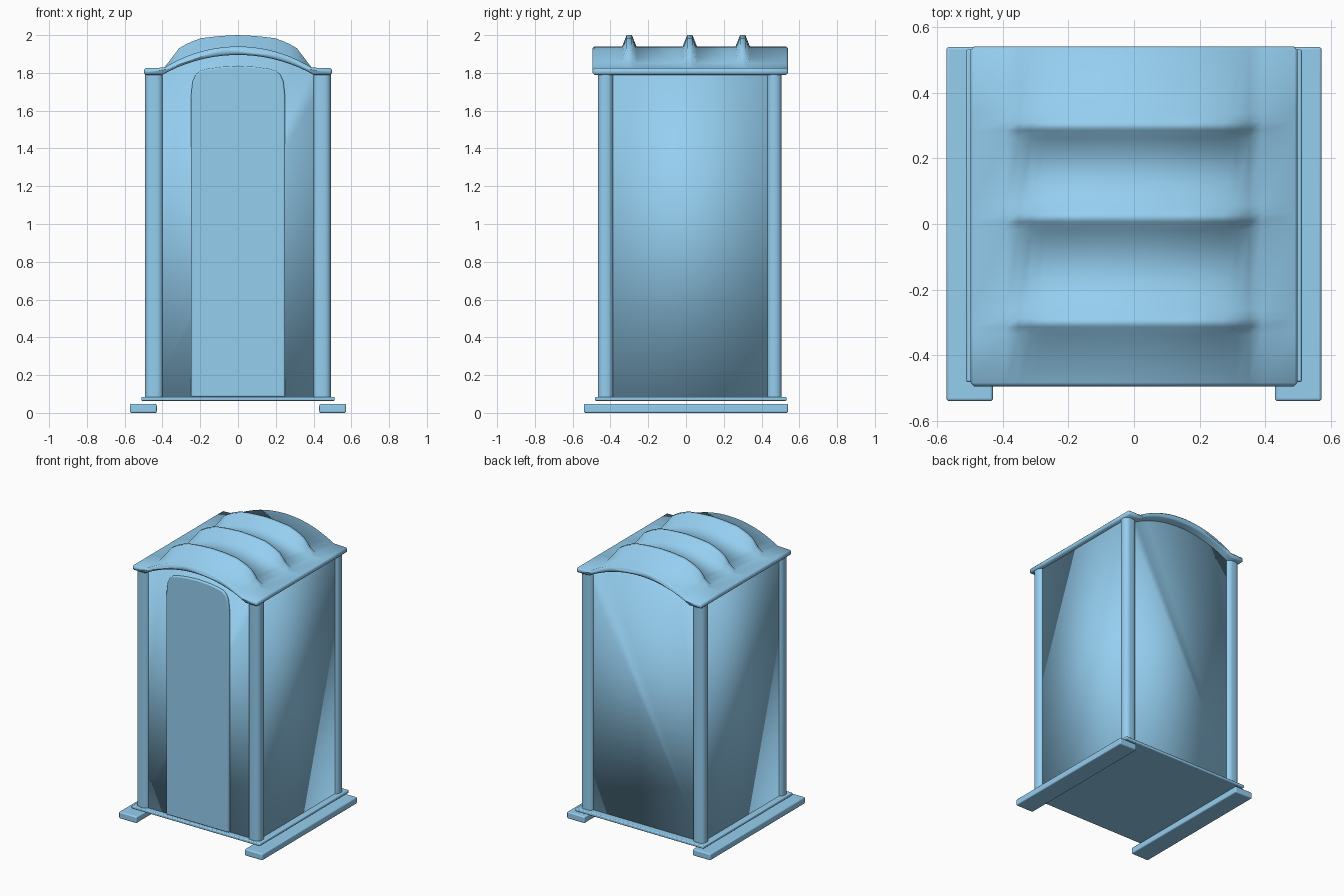
import bpy, bmesh, math

if "Cube" in bpy.data.objects:
    bpy.data.objects.remove(bpy.data.objects["Cube"])

# Light blue plastic for every part
blue = bpy.data.materials.new("light_blue_plastic")
blue.diffuse_color = (0.30, 0.62, 0.87, 1)
blue.use_nodes = True
blue.node_tree.nodes["Principled BSDF"].inputs["Base Color"].default_value = blue.diffuse_color


def finish(name, bm, bevel=0.0, segs=3, angle=40):
    """Turn a bmesh into a named object, bevelled and smooth shaded."""
    bmesh.ops.recalc_face_normals(bm, faces=bm.faces)
    me = bpy.data.meshes.new(name)
    bm.to_mesh(me)
    bm.free()
    me.materials.append(blue)
    ob = bpy.data.objects.new(name, me)
    bpy.context.collection.objects.link(ob)
    bpy.ops.object.select_all(action='DESELECT')
    ob.select_set(True)
    bpy.context.view_layer.objects.active = ob
    if bevel:
        m = ob.modifiers.new("bevel", 'BEVEL')
        m.width, m.segments = bevel, segs
        m.limit_method, m.angle_limit = 'ANGLE', math.radians(50)
    bpy.ops.object.shade_smooth_by_angle(angle=math.radians(angle))
    return ob


def loft(name, sections, **kw):
    """Skin equal-length closed loops and cap both ends."""
    bm = bmesh.new()
    rings = [[bm.verts.new(p) for p in s] for s in sections]
    n = len(rings[0])
    for a, b in zip(rings, rings[1:]):
        for i in range(n):
            j = (i + 1) % n
            bm.faces.new((a[i], a[j], b[j], b[i]))
    bm.faces.new(rings[0])
    bm.faces.new(rings[-1])
    return finish(name, bm, **kw)


def extrude_y(name, profile, y0, y1, **kw):
    return loft(name, [[(x, y, z) for x, z in profile] for y in (y0, y1)], **kw)


def box(name, x0, x1, y0, y1, z0, z1, **kw):
    return extrude_y(name, [(x0, z0), (x1, z0), (x1, z1), (x0, z1)], y0, y1, **kw)


def arch(half, z0, z1, n=16):
    """Circular arc from -half to +half, rising from z0 to z1."""
    h = z1 - z0
    r = (half * half + h * h) / (2 * h)
    xs = [-half + 2 * half * i / n for i in range(n + 1)]
    return [(x, z1 - r + math.sqrt(r * r - x * x)) for x in xs]


# Skids and corner posts
for sx, side in ((-1, "left"), (1, "right")):
    xa, xb = sorted((sx * 0.43, sx * 0.572))
    box(side + "_skid", xa, xb, -0.54, 0.54, 0, 0.047, bevel=0.008)
    xa, xb = sorted((sx * 0.396, sx * 0.492))
    for end, y0, y1 in (("front", -0.466, -0.385), ("back", 0.428, 0.506)):
        x, y = (xa + xb) / 2, (y0 + y1) / 2
        r, loop = 0.034, []
        for k in range(4):
            cx = x + (1 if k in (0, 3) else -1) * ((xb - xa) / 2 - r)
            cy = y + (1 if k < 2 else -1) * ((y1 - y0) / 2 - r)
            for i in range(6):
                a = math.pi / 2 * (k + i / 5)
                loop.append((cx + r * math.cos(a), cy + r * math.sin(a)))
        loft(f"{end}_{side}_post",
             [[(px, py, z) for px, py in loop] for z in (0.08, 1.80)])

# Floor plate
box("floor_plate", -0.512, 0.512, -0.482, 0.532, 0.064, 0.085, bevel=0.006)

# Cabin walls with arched ends, shaded smooth all round
extrude_y("cabin_walls", [(0.47, 0.08), (0.47, 1.8)] + arch(0.395, 1.805, 1.91)[::-1]
          + [(-0.47, 1.8), (-0.47, 0.08)], -0.447, 0.482, angle=180)

# Door with rounded top
right = [(0.25, 0.085), (0.25, 1.64), (0.247, 1.70), (0.24, 1.755), (0.225, 1.79),
         (0.20, 1.812), (0.165, 1.822), (0.09, 1.833)]
extrude_y("door", right + [(0, 1.838)] + [(-x, z) for x, z in right[::-1]],
          -0.463, -0.44, bevel=0.008)

# Roof: flat eaves, arched crown and three tapered ribs in one smooth skin
CREST = [(0, 2.0), (0.1, 1.995), (0.2, 1.983), (0.26, 1.96), (0.31, 1.933), (0.39, 1.828)]


def crest(x):
    x = abs(x)
    for (xa, za), (xb, zb) in zip(CREST, CREST[1:]):
        if x <= xb:
            return za + (zb - za) * (x - xa) / (xb - xa)
    return 1.825


shell = arch(0.39, 1.828, 1.94, 20)
under = arch(0.40, 1.79, 1.895, 20)


def roof_section(y, rib=0.0, inset=0.0):
    k = 1 - inset / 0.5
    top = [(x, z + rib * (crest(x) - z) - inset) for x, z in shell]
    bottom = [(x, z + inset) for x, z in under]
    e = 0.498 * k
    f = e - (0 if inset else 0.008)
    loop = ([(-e, 1.798 + inset / 2), (-e, 1.817 - inset / 2), (-f, 1.825 - inset)] + top
            + [(f, 1.825 - inset), (e, 1.817 - inset / 2), (e, 1.798 + inset / 2),
               (f, 1.79 + inset)] + bottom[::-1] + [(-f, 1.79 + inset)])
    if inset:  # keep the narrowed corners distinct
        loop[2] = (-e + 0.003, loop[2][1])
        loop[len(top) + 3] = (e - 0.003, 1.825 - inset)
        loop[len(top) + 6] = (e - 0.003, 1.79 + inset)
        loop[-1] = (-e + 0.003, 1.79 + inset)
    return [(x, y, z) for x, z in loop]


sections = [roof_section(-0.495, inset=0.01), roof_section(-0.484)]
for yc in (-0.30, 0.02, 0.30):
    sections += [roof_section(yc + d, rib) for d, rib in
                 ((-0.038, 0), (-0.014, 1), (0.014, 1), (0.038, 0))]
sections += [roof_section(0.530), roof_section(0.541, inset=0.01)]
loft("ribbed_roof", sections, angle=89)
